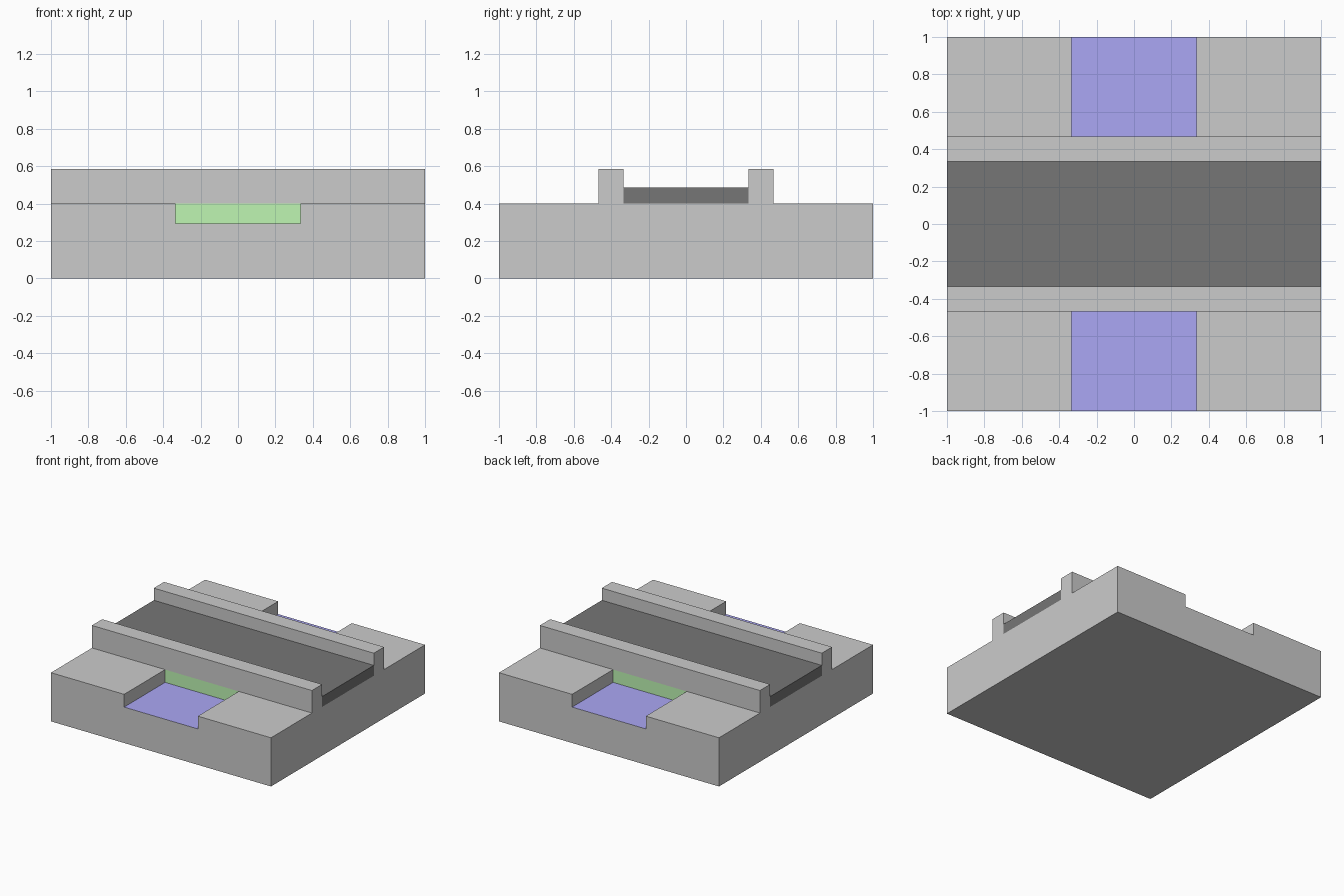
import bpy, bmesh

if "Cube" in bpy.data.objects:
    bpy.data.objects.remove(bpy.data.objects["Cube"])

def material(name, rgb):
    m = bpy.data.materials.new(name)
    m.diffuse_color = (*rgb, 1)
    m.use_nodes = True
    m.node_tree.nodes["Principled BSDF"].inputs["Base Color"].default_value = m.diffuse_color
    return m

BLUE = material("water_blue", (0.41, 0.39, 0.91))
GREEN = material("bank_green", (0.52, 0.92, 0.45))
STONE = material("parapet_grey", (0.555, 0.535, 0.545))
TARMAC = material("tarmac", (0.18, 0.18, 0.18))

W, H = 0.335, 0.4          # channel / road half width, ground height
FLOOR, RAIL = 0.295, 0.468  # channel floor height, outer edge of parapets

def add_object(name, bm, mats=()):
    bmesh.ops.recalc_face_normals(bm, faces=bm.faces)
    me = bpy.data.meshes.new(name)
    bm.to_mesh(me)
    bm.free()
    for m in mats:
        me.materials.append(m)
    ob = bpy.data.objects.new(name, me)
    bpy.context.collection.objects.link(ob)
    return ob

def box(name, lo, hi, mat):
    bm = bmesh.new()
    bmesh.ops.create_cube(bm, size=1)
    for v in bm.verts:
        v.co = [hi[i] if v.co[i] > 0 else lo[i] for i in range(3)]
    return add_object(name, bm, [mat])

# Ground block: U-shaped profile swept front to back, channel floor coloured
profile = [(-1, 0), (1, 0), (1, H), (W, H), (W, FLOOR), (-W, FLOOR), (-W, H), (-1, H)]
bm = bmesh.new()
face = bm.faces.new([bm.verts.new((x, -1, z)) for x, z in profile])
swept = bmesh.ops.extrude_face_region(bm, geom=[face], use_keep_orig=True)["geom"]
for v in swept:
    if isinstance(v, bmesh.types.BMVert):
        v.co.y = 1
for f in bm.faces:
    f.material_index = int(all(abs(v.co.z - FLOOR) < 1e-4 for v in f.verts))
add_object("ground", bm, [None, BLUE])

# Fill under the bridge, closing the channel on both sides
box("channel_end", (-W, -RAIL, FLOOR), (W, RAIL, H), GREEN)

# Road deck and the two parapets
box("road_deck", (-1, -W, H), (1, W, 0.485), TARMAC)
for side, y in (("front", -RAIL), ("back", W)):
    box(side + "_parapet", (-1, y, H), (1, y + RAIL - W, 0.585), STONE)
